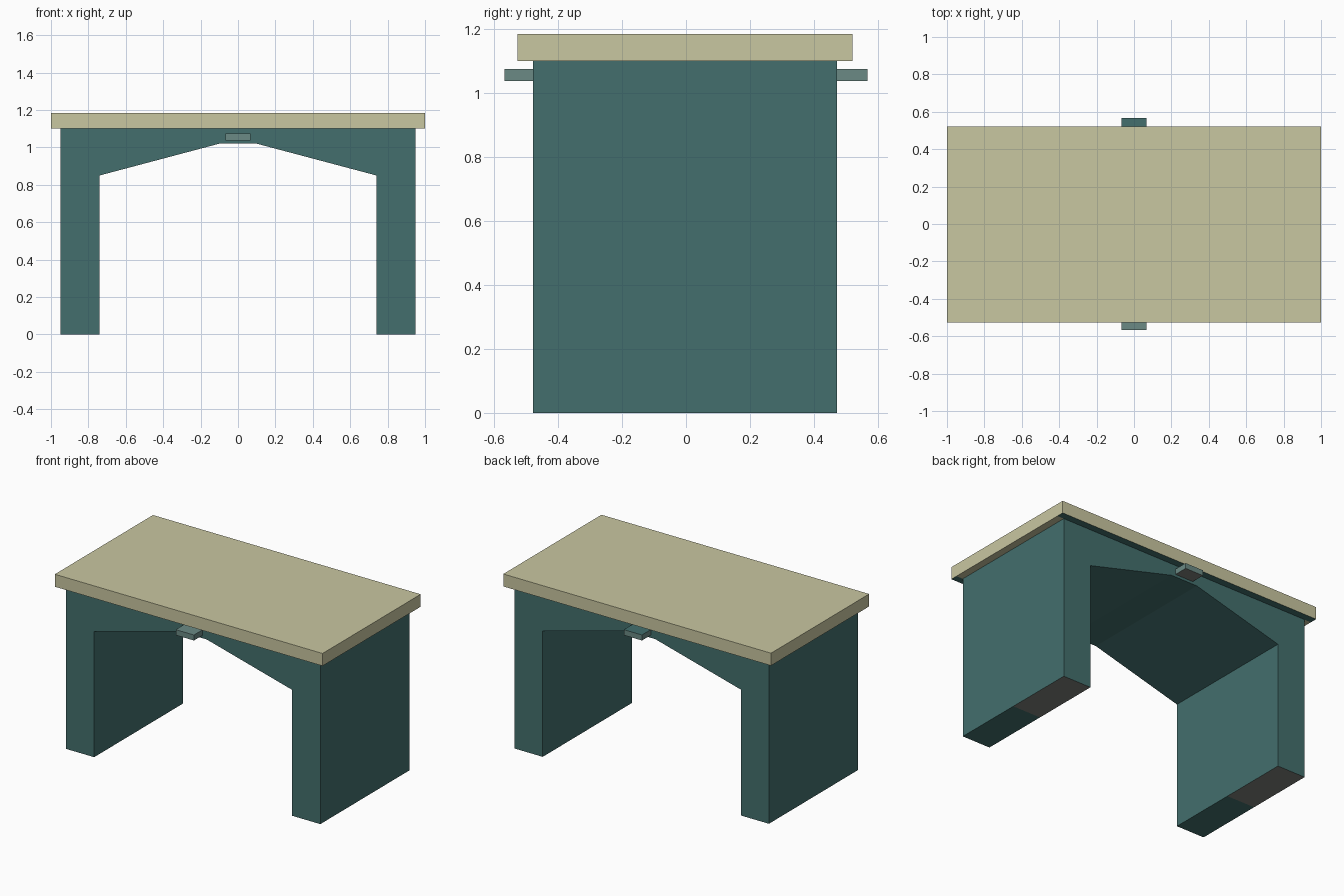
import bpy, bmesh
from mathutils import Vector

if "Cube" in bpy.data.objects:
    bpy.data.objects.remove(bpy.data.objects["Cube"])


def material(name, r, g, b):
    lin = [((c / 255 + 0.055) / 1.055) ** 2.4 for c in (r, g, b)]
    m = bpy.data.materials.new(name)
    m.diffuse_color = (*lin, 1)
    m.use_nodes = True
    m.node_tree.nodes["Principled BSDF"].inputs["Base Color"].default_value = m.diffuse_color
    return m


TEAL = material("teal", 67, 111, 109)
KHAKI = material("khaki", 201, 199, 161)
GREY_GREEN = material("grey_green", 107, 138, 133)
WARM_GREY = material("warm_grey", 126, 129, 123)


def extrude_profile(name, points, y0, y1, mats, rule=None, cuts=()):
    """Extrude an (x, z) outline along y, slice at the given y values, colour by rule."""
    bm = bmesh.new()
    face = bm.faces.new([bm.verts.new((x, y0, z)) for x, z in points])
    ext = bmesh.ops.extrude_face_region(bm, geom=[face])["geom"]
    bmesh.ops.translate(bm, vec=(0, y1 - y0, 0),
                        verts=[v for v in ext if isinstance(v, bmesh.types.BMVert)])
    for y in cuts:
        bmesh.ops.bisect_plane(bm, geom=bm.verts[:] + bm.edges[:] + bm.faces[:],
                               plane_co=(0, y, 0), plane_no=(0, 1, 0))
    bmesh.ops.recalc_face_normals(bm, faces=bm.faces[:])
    bm.normal_update()
    if rule:
        for f in bm.faces:
            f.material_index = rule(f.normal, f.calc_center_median())
    me = bpy.data.meshes.new(name)
    bm.to_mesh(me)
    bm.free()
    for m in mats:
        me.materials.append(m)
    ob = bpy.data.objects.new(name, me)
    bpy.context.collection.objects.link(ob)
    return ob


def rect(hx, z0, z1):
    return [(-hx, z0), (hx, z0), (hx, z1), (-hx, z1)]


# Arched body with two slab legs; rear half of each foot is grey
half = [(0.1, 1.02), (0.74, 0.85), (0.74, 0), (0.95, 0), (0.95, 1.1)]
arch = half + [(-x, z) for x, z in reversed(half)]
extrude_profile("arched_body", arch, -0.478, 0.472, [TEAL, WARM_GREY],
                lambda n, c: int(n.z < -0.9 and c.z < 0.01 and c.y > 0), cuts=[-0.003])

# Table top, with teal strips under the front and back overhangs
extrude_profile("table_top", rect(1.0, 1.1, 1.184), -0.526, 0.521, [KHAKI, TEAL],
                lambda n, c: int(n.z < -0.9 and abs(c.y) > 0.47), cuts=[-0.478, 0.472])

# Small handles at front and back
knob = rect(0.068, 1.038, 1.075)
mats = [GREY_GREEN, WARM_GREY, TEAL]
extrude_profile("front_handle", knob, -0.567, -0.47, mats,
                lambda n, c: 1 if n.z < -0.9 else 0)
extrude_profile("back_handle", knob, 0.465, 0.567, mats,
                lambda n, c: 1 if n.z < -0.9 else 2 if n.z > 0.9 else 0)
